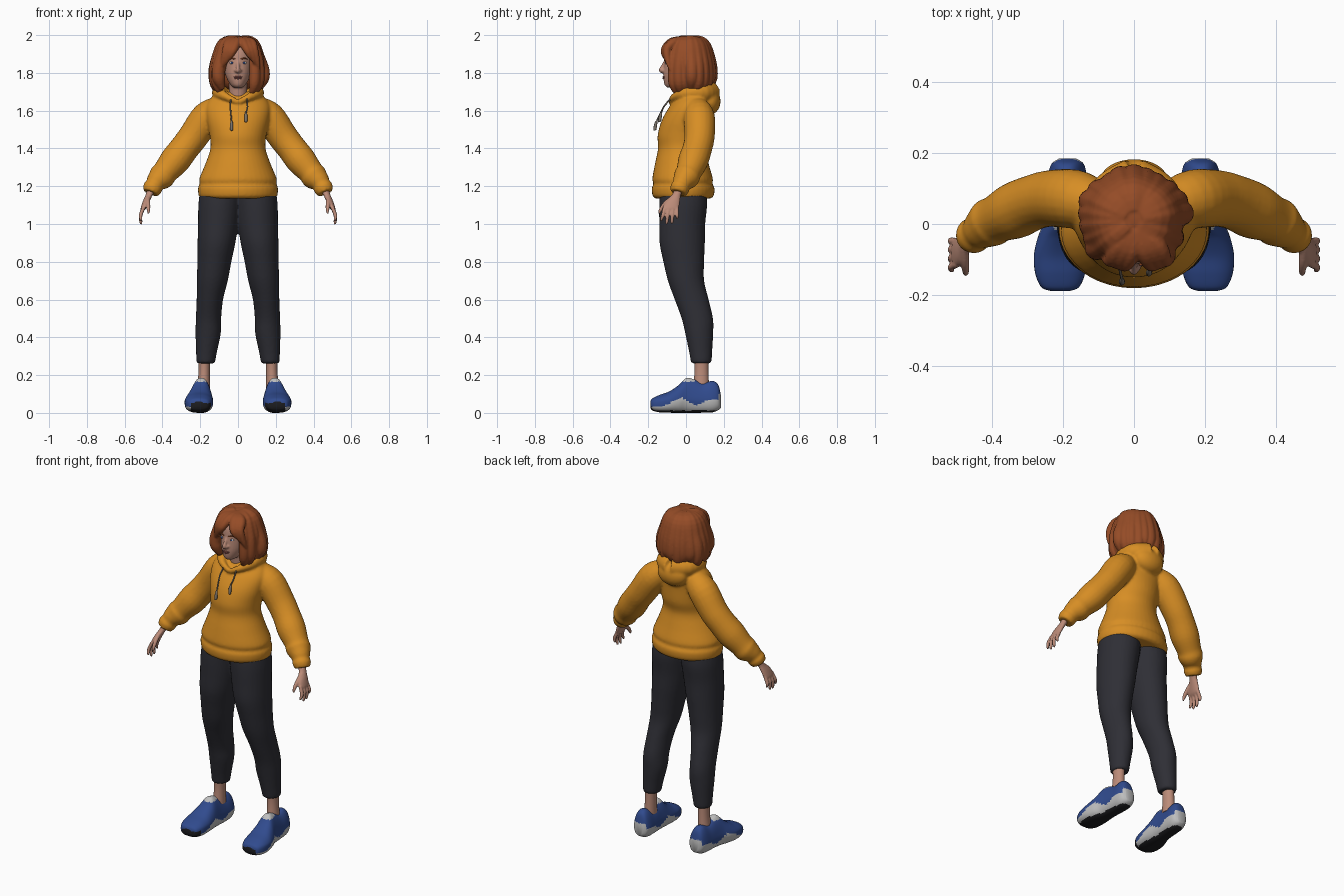
import bpy, bmesh, math, random
from mathutils import Vector, Matrix

random.seed(4)
X, Y, Z = Vector((1, 0, 0)), Vector((0, 1, 0)), Vector((0, 0, 1))


def material(name, r, g, b):
    m = bpy.data.materials.new(name)
    m.diffuse_color = (r, g, b, 1)
    return m


SKIN = material("skin", 0.50, 0.26, 0.19)
LIPS = material("lips", 0.30, 0.10, 0.085)
HAIR = material("auburn_hair", 0.30, 0.072, 0.02)
CLOTH = material("orange_cloth", 0.68, 0.27, 0.018)
PANTS = material("charcoal_pants", 0.028, 0.028, 0.036)
BLUE = material("blue_shoe", 0.03, 0.07, 0.27)
GREY = material("light_grey_sole", 0.52, 0.52, 0.52)
BLACK = material("black_rubber", 0.012, 0.012, 0.014)
WHITE = material("eye_white", 0.6, 0.58, 0.55)
CORD = material("grey_cord", 0.20, 0.17, 0.14)


def spline(keys, sub):
    """Smooth interpolation through rows of numbers."""
    k = [Vector(p) for p in keys]
    out = []
    for i in range(len(k) - 1):
        a, b, c, d = k[max(i - 1, 0)], k[i], k[i + 1], k[min(i + 2, len(k) - 1)]
        for j in range(sub):
            t = j / sub
            out.append(0.5 * (2 * b + (c - a) * t + (2 * a - 5 * b + 4 * c - d) * t * t
                              + (3 * b - a - 3 * c + d) * t ** 3))
    return out + [k[-1]]


def tube(bm, keys, axes=None, n=20, sub=4, power=1.0, s=1):
    """Loft of ellipses; each key is x, y, z, radius (, second radius)."""
    keys = [(p[0] * s, p[1], p[2], p[3], p[-1]) for p in keys]
    pts = spline(keys, sub)
    pos = [Vector(p[:3]) for p in pts]
    rings, u = [], None
    for i, p in enumerate(pts):
        if axes:
            u, v = axes
        else:
            t = (pos[min(i + 1, len(pos) - 1)] - pos[max(i - 1, 0)]).normalized()
            if u is None:
                u = Y if abs(t.y) < 0.8 else X
            u = (u - t * u.dot(t)).normalized()
            v = t.cross(u)
        ring = []
        for j in range(n):
            a = 2 * math.pi * j / n
            c, d = math.cos(a), math.sin(a)
            c, d = (math.copysign(abs(w) ** power, w) for w in (c, d))
            ring.append(bm.verts.new(pos[i] + u * max(p[3], .001) * c + v * max(p[4], .001) * d))
        rings.append(ring)
    for r0, r1 in zip(rings, rings[1:]):
        for j in range(n):
            bm.faces.new((r0[j], r0[(j + 1) % n], r1[(j + 1) % n], r1[j]))
    bm.faces.new(rings[0][::-1])
    bm.faces.new(rings[-1])


def ball(bm, centre, radii):
    bmesh.ops.create_uvsphere(bm, u_segments=24, v_segments=16, radius=1,
                              matrix=Matrix.Translation(centre) @ Matrix.Diagonal((*radii, 1)))


def finish(bm, name, mats, voxel=0, smooth=3):
    """Turn the mesh into an object, optionally fusing its pieces."""
    bmesh.ops.recalc_face_normals(bm, faces=bm.faces[:])
    me = bpy.data.meshes.new(name)
    bm.to_mesh(me)
    bm.free()
    for m in mats:
        me.materials.append(m)
    me.shade_smooth()
    me.set_sharp_from_angle(angle=math.radians(50))
    ob = bpy.data.objects.new(name, me)
    bpy.context.collection.objects.link(ob)
    if voxel:
        r = ob.modifiers.new("fuse", 'REMESH')
        r.mode, r.voxel_size, r.use_smooth_shade = 'VOXEL', voxel, True
        f = ob.modifiers.new("soften", 'SMOOTH')
        f.factor, f.iterations = 0.5, smooth
    return ob


# Hoodie: torso, sleeves and lowered hood fused together
bm = bmesh.new()
tube(bm, [(0, -.015, 1.135, .192, .145), (0, -.015, 1.15, .208, .162), (0, -.015, 1.19, .212, .166),
          (0, -.016, 1.212, .203, .156), (0, -.018, 1.24, .205, .16), (0, -.022, 1.32, .172, .142),
          (0, -.022, 1.40, .146, .126), (0, -.015, 1.47, .15, .135), (0, -.002, 1.55, .165, .126),
          (0, .02, 1.62, .17, .108), (0, .035, 1.67, .14, .082), (0, .03, 1.70, .075, .055)],
     (X, Y), n=40)
for s in (1, -1):
    tube(bm, [(.10, .055, 1.615, .065), (.165, .07, 1.565, .083), (.235, .072, 1.465, .08),
              (.285, .06, 1.40, .078), (.335, .038, 1.335, .08), (.385, .015, 1.275, .068),
              (.405, .003, 1.25, .07), (.43, -.015, 1.225, .057), (.443, -.025, 1.205, .048),
              (.452, -.032, 1.19, .052), (.463, -.04, 1.165, .043)], s=s)
    tube(bm, [(0, -.082, 1.645, .013), (.06, -.062, 1.672, .02), (.098, 0, 1.692, .034),
              (.08, .085, 1.695, .05), (0, .125, 1.695, .062)], s=s)
ball(bm, (0, .125, 1.65), (.095, .058, .072))
finish(bm, "hoodie", [CLOTH], .008)

# Drawstrings with metal tips
for name, x, z, y in (("left_drawstring", -.034, 1.545, -.155), ("right_drawstring", .042, 1.59, -.13)):
    bm = bmesh.new()
    tube(bm, [(x * 1.1, -.08, 1.665, .004), (x * 1.2, -.118, 1.62, .004), (x, y, z, .004)], n=8)
    tube(bm, [(x, y, z + .002, .004), (x, y - .005, z - .015, .008), (x, y - .01, z - .045, .008),
              (x, y - .01, z - .05, .004)], n=10)
    finish(bm, name, [CORD])

# Pants
bm = bmesh.new()
for s in (1, -1):
    tube(bm, [(.09, -.015, 1.17, .112, .122), (.098, -.015, 1.10, .112, .127), (.105, -.02, 1.0, .107, .122),
              (.114, -.02, .9, .10, .12), (.125, -.012, .8, .09, .108), (.136, .0, .7, .082, .096),
              (.149, .03, .6, .07, .09), (.156, .06, .5, .067, .083), (.158, .07, .42, .067, .074),
              (.166, .077, .33, .056, .062), (.170, .08, .28, .051, .056), (.170, .08, .262, .047, .052)],
         (X, Y), n=28, s=s)
finish(bm, "pants", [PANTS], .009, 2)

for s, side in ((1, "left"), (-1, "right")):
    # Ankle
    bm = bmesh.new()
    tube(bm, [(.178, .08, .30, .032, .038), (.179, .082, .22, .030, .037), (.182, .08, .13, .034, .042)],
         (X, Y), s=s)
    finish(bm, side + "_ankle", [SKIN])

    # Shoe: upper, sole and rubber chosen by height
    bm = bmesh.new()
    tube(bm, [(.208, -.189, .045, .025, .016), (.208, -.178, .045, .053, .032), (.208, -.14, .049, .070, .046),
              (.207, -.09, .057, .075, .056), (.202, -.04, .073, .070, .073), (.196, 0, .092, .062, .092),
              (.193, .04, .089, .057, .089), (.19, .09, .08, .055, .079), (.188, .14, .086, .054, .083),
              (.187, .17, .082, .045, .068), (.187, .184, .062, .025, .036)],
         (X, Z), n=56, sub=7, power=.75, s=s)
    for v in bm.verts:
        if v.co.z > .07:
            v.co.x += (.195 * s - v.co.x) * min(.38, (v.co.z - .07) * 3.5)
    for f in bm.faces:
        c = f.calc_center_median()
        edge = .033 if c.y < -.11 else .06 + .017 * math.sin((c.y + .07) * 38)
        if c.z < .013 or (c.y < -.15 and c.z < .052 and (c.x * s) < .25):
            f.material_index = 2
        elif c.z < edge or (c.z > .165 and -.03 < c.y < .05) or (c.y > .172 and c.z < .1):
            f.material_index = 1
    finish(bm, side + "_shoe", [BLUE, GREY, BLACK])

    # Hand with fingers and thumb
    bm = bmesh.new()
    tube(bm, [(.455, -.033, 1.19, .024, .026), (.47, -.05, 1.155, .019, .024), (.486, -.07, 1.12, .018, .038),
              (.500, -.08, 1.085, .015, .042), (.505, -.082, 1.072, .009, .036)], (X, Y), s=s)
    for i, tip in enumerate((1.015, .998, 1.0, 1.025)):
        y = -.113 + i * .0215
        tube(bm, [(.498, y, 1.09, .010), (.515, y - .008 + i * .003, 1.05, .010),
                  (.514, y - .016 + i * .006, tip + .012, .008), (.511, y - .018 + i * .006, tip, .004)], n=10, s=s)
    tube(bm, [(.478, -.07, 1.14, .013), (.476, -.108, 1.11, .012), (.474, -.133, 1.078, .010),
              (.474, -.143, 1.055, .005)], n=10, s=s)
    finish(bm, side + "_hand", [SKIN], .0045, 1)

# Head, nose, ears and neck
bm = bmesh.new()
tube(bm, [(0, -.062, 1.722, .022, .036), (0, -.052, 1.738, .041, .062), (0, -.036, 1.785, .065, .084),
          (0, -.018, 1.85, .078, .098), (0, 0, 1.91, .085, .110), (0, .005, 1.95, .07, .09),
          (0, .005, 1.98, .03, .04)], (X, Y), n=32)
tube(bm, [(0, .02, 1.62, .056), (0, .005, 1.69, .048), (0, -.005, 1.77, .048)], (X, Y))
tube(bm, [(0, -.110, 1.862, .007), (0, -.124, 1.835, .009), (0, -.132, 1.815, .012), (0, -.122, 1.804, .009)], n=12)
for s in (1, -1):
    ball(bm, (s * .012, -.122, 1.812), (.009, .01, .008))
    ball(bm, (s * .08, .005, 1.84), (.012, .022, .032))
finish(bm, "head", [SKIN], .005, 2)

bm = bmesh.new()
ball(bm, (0, -.117, 1.779), (.024, .008, .0045))
ball(bm, (0, -.116, 1.771), (.019, .008, .005))
finish(bm, "lips", [LIPS])

for s, side in ((1, "left"), (-1, "right")):
    bm = bmesh.new()
    ball(bm, (s * .032, -.104, 1.853), (.014, .007, .0065))
    finish(bm, side + "_eye", [WHITE])
    bm = bmesh.new()
    ball(bm, (s * .032, -.1095, 1.853), (.0055, .003, .0058))
    finish(bm, side + "_iris", [BLUE])
    bm = bmesh.new()
    tube(bm, [(.015, -.114, 1.872, .003), (.034, -.111, 1.878, .004), (.052, -.098, 1.872, .002)], n=8, s=s)
    finish(bm, side + "_eyebrow", [HAIR])

# Hair: cap, hanging locks around the head and a parted fringe
bm = bmesh.new()
ball(bm, (0, .02, 1.88), (.115, .118, .115))
ball(bm, (0, .055, 1.80), (.105, .08, .10))
for i in range(17):
    a = math.radians(50 + 260 * i / 16)
    dx, dy = math.sin(a), -math.cos(a)
    w, e = random.uniform(.9, 1.12), random.uniform(-.012, .018)
    rows = ((.02, 1.968, .03), (.075, 1.95, .036), (.108, 1.88, .033), (.122, 1.81, .032),
            (.118, 1.75 + e, .030), (.098, 1.70 + e, .013))
    tube(bm, [(dx * r * (w if j > 2 else 1), .012 + dy * r, z, t * w) for j, (r, z, t) in enumerate(rows)], n=12)
for s in (1, -1):
    for d in (0, 1, 2):
        x = .012 + s * (.016 + .020 * d)
        tube(bm, [(.012, -.02, 1.972, .022), (x, -.075 + d * .006, 1.962, .025),
                  (x + s * .018, -.112 + d * .006, 1.925, .021),
                  (x + s * .034, -.113 + d * .009, 1.892 - d * .016, .015),
                  (x + s * .044, -.102 + d * .010, 1.868 - d * .026, .006)], n=12)
finish(bm, "hair", [HAIR], .0055, 2)
